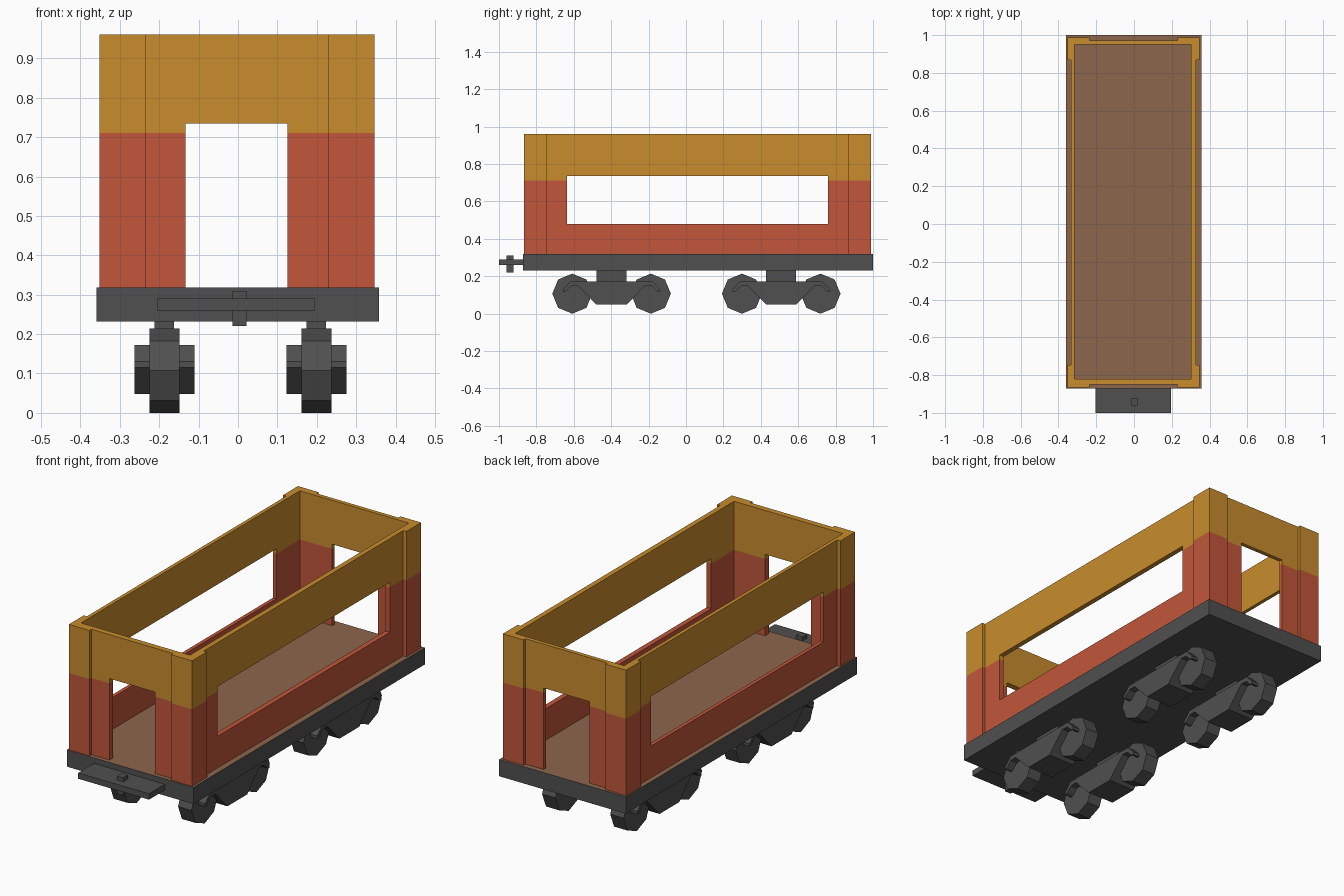
import bpy, bmesh, math
from mathutils import Vector

if "Cube" in bpy.data.objects:
    bpy.data.objects.remove(bpy.data.objects["Cube"])


def material(name, rgb):
    m = bpy.data.materials.new(name)
    m.diffuse_color = (*rgb, 1)
    m.use_nodes = True
    m.node_tree.nodes["Principled BSDF"].inputs["Base Color"].default_value = m.diffuse_color
    return m


RED = material("red paint", (0.539, 0.093, 0.042))
GOLD = material("gold paint", (0.578, 0.262, 0.026))
GREY = material("dark grey metal", (0.080, 0.080, 0.080))
BROWN = material("brown floor", (0.262, 0.133, 0.072))


def finish(name, bm, *mats):
    bmesh.ops.recalc_face_normals(bm, faces=bm.faces)
    me = bpy.data.meshes.new(name)
    bm.to_mesh(me)
    bm.free()
    for m in mats:
        me.materials.append(m)
    ob = bpy.data.objects.new(name, me)
    bpy.context.collection.objects.link(ob)
    return ob


def prism(name, points, direction, *mats):
    """Extrude a flat outline along a direction."""
    bm = bmesh.new()
    face = bm.faces.new([bm.verts.new(p) for p in points])
    new = bmesh.ops.extrude_face_region(bm, geom=[face])["geom"]
    bmesh.ops.translate(bm, vec=Vector(direction),
                        verts=[v for v in new if isinstance(v, bmesh.types.BMVert)])
    return finish(name, bm, *mats)


def box(name, x0, x1, y0, y1, z0, z1, *mats):
    return prism(name, [(x0, y0, z0), (x1, y0, z0), (x1, y1, z0), (x0, y1, z0)],
                 (0, 0, z1 - z0), *mats)


# Deck: grey slab with a brown top
deck = box("deck", -0.359, 0.358, -0.872, 1.0, 0.232, 0.318, GREY, BROWN)
for p in deck.data.polygons:
    if p.normal.z > 0.9:
        p.material_index = 1

# Cabin shell: stepped outline whose corners stand proud of the wall panels
CX, CY = -0.003, 0.061
quarter = [(0.331, 0.807), (0.349, 0.807), (0.349, 0.927), (0.232, 0.927), (0.232, 0.911)]
outline = []
for sx, sy in ((1, 1), (-1, 1), (-1, -1), (1, -1)):
    pts = quarter if sx * sy > 0 else quarter[::-1]
    outline += [(CX + sx * x, CY + sy * y, 0.318) for x, y in pts]
cabin = prism("cabin_walls", outline, (0, 0, 0.642))

# Cut the interior, the long side windows and the end doorways
cutters = [
    box("interior_cutter", -0.315, 0.302, -0.82, 0.951, 0.2, 1.1),
    box("window_cutter", -0.6, 0.6, -0.635, 0.76, 0.48, 0.735),
    box("door_cutter", -0.133, 0.126, -1.2, 1.2, 0.2, 0.735),
]
for c in cutters:
    c.hide_render = True
    mod = cabin.modifiers.new(c.name, "BOOLEAN")
    mod.operation = "DIFFERENCE"
    mod.solver = "EXACT"
    mod.object = c
bm = bmesh.new()
bm.from_object(cabin, bpy.context.evaluated_depsgraph_get())
for ob in [cabin] + cutters:
    bpy.data.objects.remove(ob)

# Two-tone paint: red below, gold above
SPLIT = 0.711
bmesh.ops.bisect_plane(bm, geom=bm.verts[:] + bm.edges[:] + bm.faces[:],
                       plane_co=(0, 0, SPLIT), plane_no=(0, 0, 1))
for f in bm.faces:
    f.material_index = int(f.calc_center_median().z > SPLIT)
finish("cabin_walls", bm, RED, GOLD)

# Front coupler plate and pin
box("coupler_plate", -0.205, 0.196, -1.0, -0.86, 0.26, 0.29, GREY)
box("coupler_pin", -0.014, 0.022, -0.96, -0.922, 0.22, 0.31, GREY)

# Bogies: side frame, hanger and two octagonal wheels each
half = [(0.22, 0.172), (0.26, 0.13), (0.26, 0.115), (0.245, 0.118),
        (0.215, 0.147), (0.18, 0.15), (0.08, 0.048)]
profile = half + [(-y, z) for y, z in half[::-1]]
R = 0.107
for side, x in (("left", -0.187), ("right", 0.199)):
    for end, y in (("front", -0.398), ("rear", 0.509)):
        tag = f"{end}_{side}"
        prism("bogie_frame_" + tag, [(x - 0.076, y + a, z) for a, z in profile],
              (0.152, 0, 0), GREY)
        box("bogie_hanger_" + tag, x - 0.025, x + 0.025, y - 0.08, y + 0.08,
            0.15, 0.24, GREY)
        for n, dy in enumerate((-0.21, 0.21), 1):
            ring = [(x - 0.038, y + dy + R * math.cos(i * math.pi / 4),
                     R + R * math.sin(i * math.pi / 4)) for i in range(8)]
            prism(f"wheel_{tag}_{n}", ring, (0.076, 0, 0), GREY)
